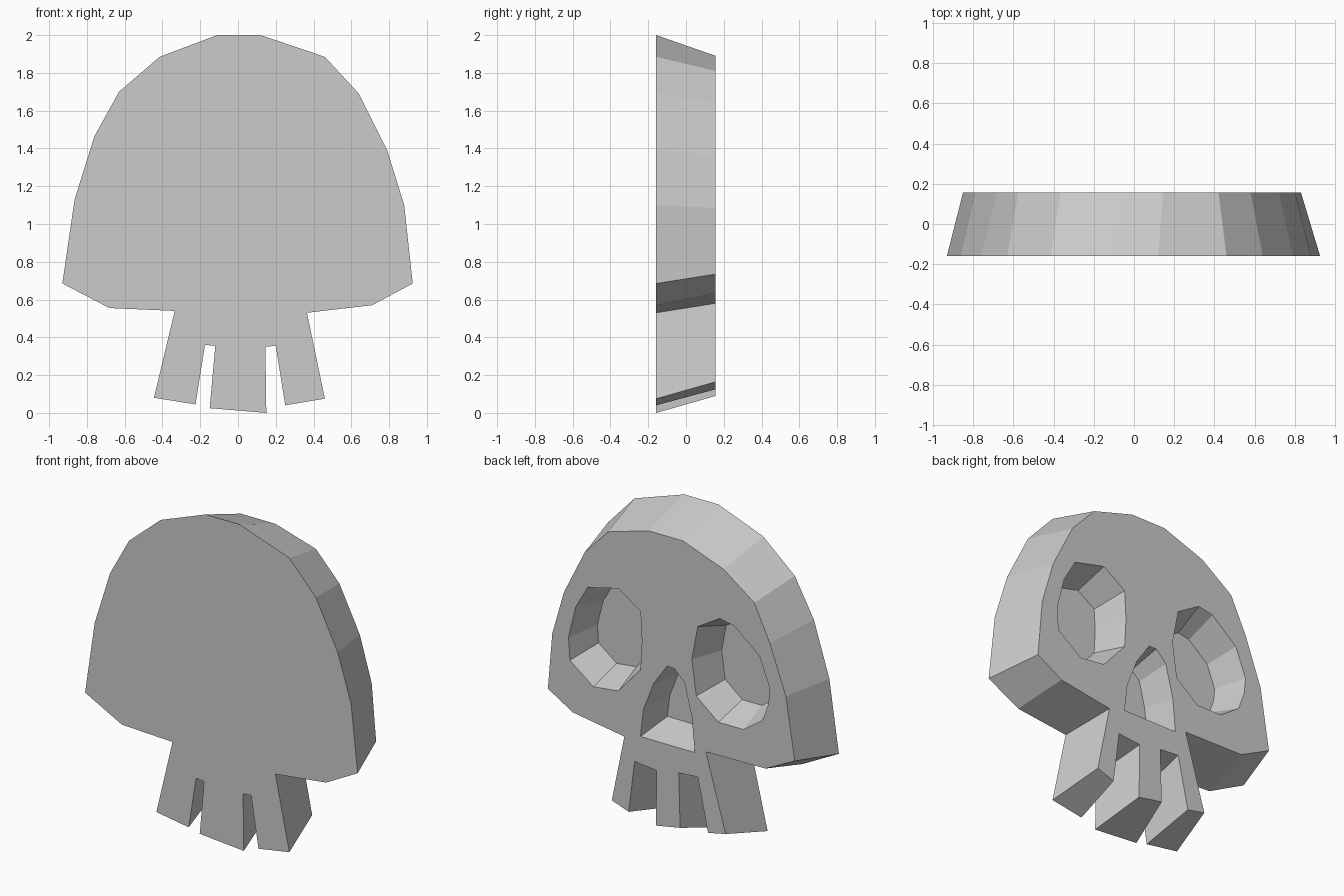
import bpy
import bmesh
from mathutils import Vector

cube = bpy.data.objects.get("Cube")
if cube:
    bpy.data.objects.remove(cube, do_unlink=True)

FRONT_Y, BACK_Y, FLOOR_Y = -0.158, 0.157, -0.045
FLOOR_SCALE = 0.78


def add_loop(bm, points, y):
    """Closed ring of vertices lying in one plane of constant depth."""
    return [bm.verts.new((x, y, z)) for x, z in points]


def bridge(bm, ring_a, ring_b):
    """Wall of quads between two matching rings."""
    count = len(ring_a)
    for i in range(count):
        j = (i + 1) % count
        bm.faces.new((ring_a[i], ring_a[j], ring_b[j], ring_b[i]))


def ring_edges(bm, ring):
    return [bm.edges.get((ring[i - 1], ring[i])) for i in range(len(ring))]


def shrink(points, factor):
    """Scale a flat outline about its middle."""
    flat = [Vector(p) for p in points]
    middle = sum(flat, Vector((0, 0))) / len(flat)
    return [middle + (p - middle) * factor for p in flat]


# Large outline: dome, cheeks and three teeth, clockwise from the crown
front_outline = [
    (.12, 2), (.46, 1.885), (.64, 1.69), (.79, 1.39), (.88, 1.1),
    (.925, .685), (.71, .57), (.365, .53),
    (.46, .075), (.25, .04), (.2, .355), (.145, .35),
    (.15, 0), (-.15, .025), (-.12, .355), (-.175, .36),
    (-.225, .045), (-.445, .08), (-.335, .54),
    (-.68, .555), (-.93, .685), (-.865, 1.13), (-.76, 1.465),
    (-.63, 1.7), (-.415, 1.885), (-.11, 2),
]

# Matching smaller outline on the carved side
back_outline = [
    (.145, 1.89), (.42, 1.81), (.58, 1.64), (.72, 1.36), (.8, 1.085),
    (.83, .735), (.66, .635), (.31, .58),
    (.395, .165), (.28, .125), (.24, .445), (.09, .43),
    (.095, .09), (-.07, .12), (-.06, .455), (-.19, .465),
    (-.26, .14), (-.38, .165), (-.245, .635),
    (-.65, .64), (-.85, .74), (-.79, 1.12), (-.68, 1.42),
    (-.575, 1.64), (-.365, 1.79), (-.09, 1.89),
]

# Rims of the sunken eye sockets and nose
left_eye = [
    (.56, 1.43), (.35, 1.48), (.2, 1.38), (.19, 1.2), (.2, 1.02),
    (.35, .85), (.52, .83), (.68, .95), (.69, 1.09), (.64, 1.29),
]
right_eye = [
    (-.19, 1.39), (-.34, 1.48), (-.44, 1.46), (-.61, 1.32), (-.68, 1.14),
    (-.67, 1.04), (-.63, .93), (-.5, .84), (-.33, .84), (-.18, .96), (-.15, 1.18),
]
nose = [
    (.02, 1.09), (-.03, 1.09), (-.1, 1.02), (-.15, .82),
    (-.17, .61), (.2, .61), (.18, .78), (.11, .96),
]

bm = bmesh.new()

# Flat plate and tapered rim
front_ring = add_loop(bm, front_outline, FRONT_Y)
back_ring = add_loop(bm, back_outline, BACK_Y)
bm.faces.new(front_ring)
bridge(bm, front_ring, back_ring)
cap_edges = ring_edges(bm, back_ring)

# Sunken sockets with sloping walls and flat floors
for rim in (left_eye, right_eye, nose):
    rim_ring = add_loop(bm, rim, BACK_Y)
    floor_ring = add_loop(bm, shrink(rim, FLOOR_SCALE), FLOOR_Y)
    bridge(bm, rim_ring, floor_ring)
    bm.faces.new(floor_ring)
    cap_edges += ring_edges(bm, rim_ring)

# Carved face, filled around the sockets
bmesh.ops.triangle_fill(bm, edges=cap_edges, use_beauty=True, normal=(0, 1, 0))
bmesh.ops.recalc_face_normals(bm, faces=bm.faces[:])

mesh = bpy.data.meshes.new("skull_plate")
bm.to_mesh(mesh)
bm.free()

# Single grey colour
grey = bpy.data.materials.new("light_grey")
grey.use_nodes = True
colour = (0.6, 0.6, 0.6, 1)
grey.diffuse_color = colour
for node in grey.node_tree.nodes:
    if node.type == "BSDF_PRINCIPLED":
        node.inputs["Base Color"].default_value = colour
mesh.materials.append(grey)

skull = bpy.data.objects.new("skull_plate", mesh)
bpy.context.collection.objects.link(skull)
